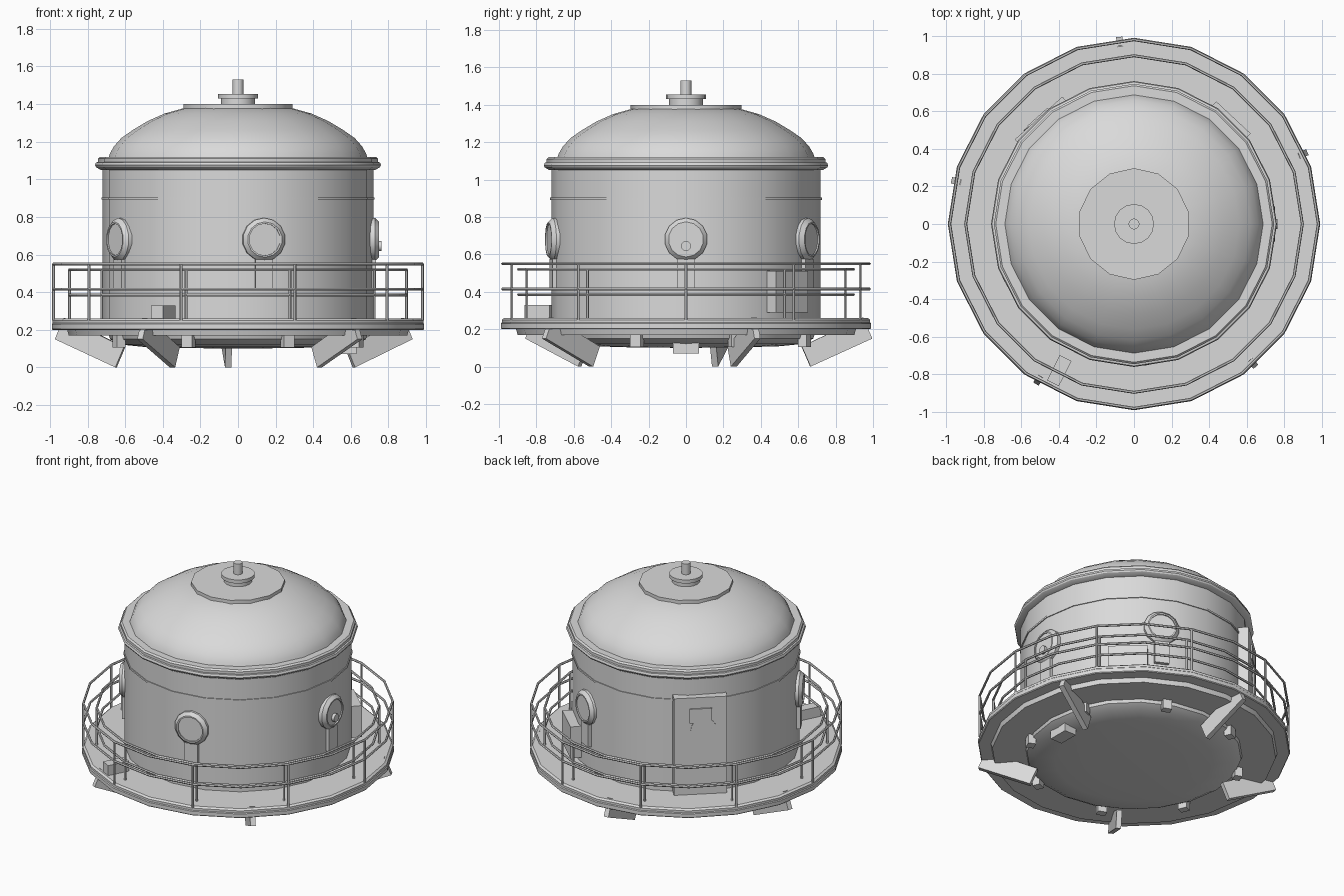
import bpy, bmesh, math
from mathutils import Matrix, Vector

if "Cube" in bpy.data.objects:
    bpy.data.objects.remove(bpy.data.objects["Cube"])

gray = bpy.data.materials.new("light_gray")
gray.diffuse_color = (0.7, 0.7, 0.7, 1)
gray.use_nodes = True
gray.node_tree.nodes["Principled BSDF"].inputs["Base Color"].default_value = gray.diffuse_color


def finish(name, bm, matrix=None, smooth=True):
    """Turn a bmesh into a named object with shared material and shading."""
    bmesh.ops.remove_doubles(bm, verts=bm.verts, dist=1e-5)
    bmesh.ops.recalc_face_normals(bm, faces=bm.faces)
    me = bpy.data.meshes.new(name)
    bm.to_mesh(me)
    bm.free()
    me.materials.append(gray)
    ob = bpy.data.objects.new(name, me)
    bpy.context.collection.objects.link(ob)
    if matrix is not None:
        ob.matrix_world = matrix
    if smooth:
        bpy.ops.object.select_all(action='DESELECT')
        ob.select_set(True)
        bpy.context.view_layer.objects.active = ob
        bpy.ops.object.shade_smooth_by_angle(angle=math.radians(32))
    return ob


def lathe(name, profile, sides=20, phase=0.0, matrix=None, closed=False):
    """Revolve (radius, height) points around the z axis."""
    bm = bmesh.new()
    rings = []
    for r, z in profile:
        if r < 1e-6:
            rings.append([bm.verts.new((0, 0, z))] * sides)
        else:
            rings.append([bm.verts.new((r * math.cos(phase + math.tau * i / sides),
                                        r * math.sin(phase + math.tau * i / sides), z))
                          for i in range(sides)])
    pairs = list(zip(rings, rings[1:]))
    if closed:
        pairs.append((rings[-1], rings[0]))
    for a, b in pairs:
        for i in range(sides):
            j = (i + 1) % sides
            quad = list(dict.fromkeys((a[i], a[j], b[j], b[i])))
            if len(quad) > 2:
                bm.faces.new(quad)
    return finish(name, bm, matrix)


def turn(deg):
    return Matrix.Rotation(math.radians(deg), 4, 'Z')


def wall_box(name, deg, r, t, z):
    """Box given by radial, tangential and height ranges, at an azimuth."""
    bm = bmesh.new()
    bmesh.ops.create_cube(bm, size=1)
    for v in bm.verts:
        v.co = Vector(((r[0] + r[1]) / 2 + v.co.x * (r[1] - r[0]),
                       (t[0] + t[1]) / 2 + v.co.y * (t[1] - t[0]),
                       (z[0] + z[1]) / 2 + v.co.z * (z[1] - z[0])))
    return finish(name, bm, turn(deg), smooth=False)


def outward(deg, z, t=0.0):
    """Frame whose z axis points outward from the wall."""
    return turn(deg) @ Matrix.Translation((0, t, z)) @ Matrix.Rotation(math.pi / 2, 4, 'Y')


def ring_tube(name, radius, z, thick=0.008):
    prof = [(radius + thick * math.cos(math.tau * k / 6),
             z + thick * math.sin(math.tau * k / 6)) for k in range(6)]
    lathe(name, prof, closed=True)


# Deck, under plate and shallow hull bottom
lathe("deck", [(0, .20), (.985, .20), (.99, .205), (.99, .23), (.985, .235),
               (.985, .25), (.972, .26), (0, .26)])
lathe("under_plate", [(0, .205), (.91, .205), (.90, .17), (0, .17)])
lathe("hull_bottom", [(.69, .18), (.68, .15), (.63, .122), (.5, .109), (.3, .103), (0, .10)])

# Cylindrical wall with thin seam band
lathe("wall", [(0, .24), (.72, .24), (.72, 1.08), (0, 1.08)])
lathe("seam_band", [(.71, .892), (.726, .892), (.726, .904), (.71, .904)], closed=True)

# Stepped eave and dome roof
lathe("eave", [(.70, 1.05), (.73, 1.05), (.755, 1.065), (.76, 1.075), (.755, 1.09),
               (.745, 1.092), (.745, 1.11), (.735, 1.12), (.66, 1.12)], closed=True)
lathe("dome", [(.69, 1.11), (.68, 1.14), (.66, 1.175), (.62, 1.22), (.56, 1.262),
               (.48, 1.31), (.39, 1.35), (.29, 1.378), (.15, 1.39), (0, 1.395)])
lathe("roof_cap", [(0, 1.37), (.297, 1.37), (.297, 1.40), (0, 1.40)], 14, math.pi / 2)
lathe("vent_neck", [(0, 1.39), (.09, 1.39), (.09, 1.432), (0, 1.432)], 16)
lathe("vent_disc", [(0, 1.43), (.106, 1.43), (.106, 1.455), (0, 1.455)], 16)
lathe("antenna_stub", [(0, 1.45), (.029, 1.45), (.029, 1.53), (0, 1.53)], 12)

# Double railing: outer and inner rings with ten posts each
for label, radius, top in (("outer", .98, .55), ("inner", .895, .52)):
    ring_tube(label + "_top_rail", radius, top)
    ring_tube(label + "_mid_rail", radius, top - .135)
    for k in range(10):
        lathe(label + "_post", [(0, .25), (.008, .25), (.008, top), (0, top)], 6,
              matrix=turn(36 * k) @ Matrix.Translation((radius, 0, 0)))

# Portholes, each with a plate below it
for deg in (0, 64, -79, -151):
    lathe("porthole", [(0, .66), (.115, .66), (.115, .728), (.094, .75), (.085, .75),
                       (.085, .742), (0, .742)], 14, matrix=outward(deg, .68))
    wall_box("porthole_plate", deg, (.68, .735), (-.047, .047), (.42, .575))
lathe("porthole_knob", [(0, .73), (.027, .73), (.027, .762), (0, .762)], 12,
      matrix=outward(0, .645))

# Door with window plate and round handle plate
DOOR = 132
wall_box("door", DOOR, (.66, .758), (-.17, .17), (.25, .935))
wall_box("door_window", DOOR, (.755, .767), (-.072, .072), (.76, .86))
lathe("door_disc", [(0, .75), (.083, .75), (.083, .763), (0, .763)], 16,
      matrix=outward(DOOR, .71, .02))

# Equipment boxes on wall, deck and underside
wall_box("wall_locker", 47, (.66, .775), (-.125, .125), (.29, .51))
wall_box("deck_box", -117, (.80, .95), (-.035, .035), (.255, .33))
wall_box("bottom_box", 0, (.54, .63), (-.07, .07), (.07, .14))

# Eight brackets around the hull bottom
for k in range(8):
    wall_box("hull_bracket", 22.5 + 45 * k, (.66, .71), (-.03, .03), (.105, .18))

# Five slanted support fins
for k in range(5):
    bm = bmesh.new()
    outline = [(.667, 0), (.998, .15), (.95, .263), (.62, .108)]
    face = bm.faces.new([bm.verts.new((r, -.017, z)) for r, z in outline])
    ext = bmesh.ops.extrude_face_region(bm, geom=[face])
    for v in ext["geom"]:
        if isinstance(v, bmesh.types.BMVert):
            v.co.y += .034
    finish("support_fin", bm, turn(22.5 + 72 * k), smooth=False)
